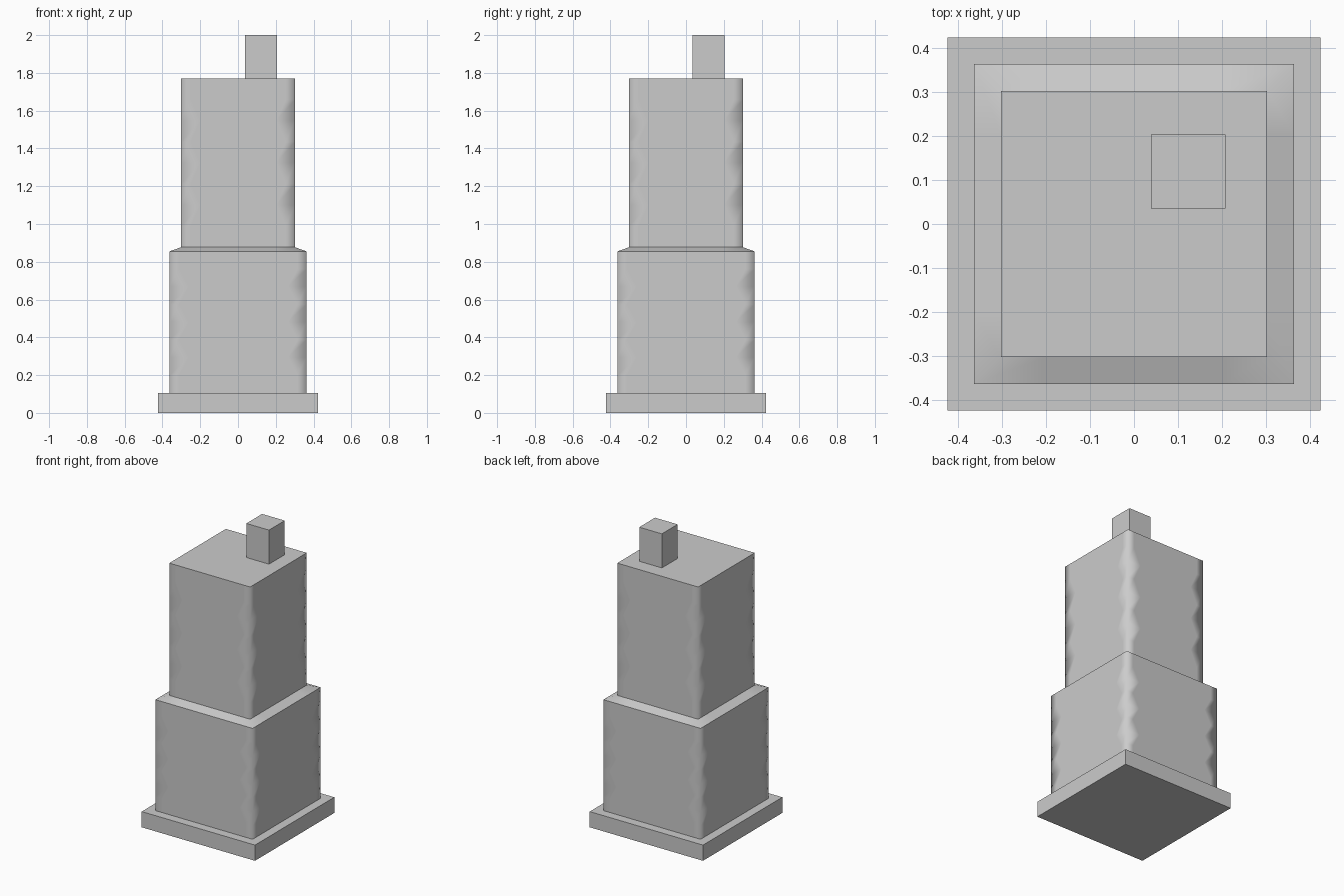
import bpy, bmesh
from mathutils import Matrix, Vector
from math import pi

old = bpy.data.objects.get("Cube")
if old:
    bpy.data.objects.remove(old, do_unlink=True)

# One plain grey for the whole tower
GREY = (0.6, 0.6, 0.6, 1)
stone = bpy.data.materials.new("grey stone")
stone.use_nodes = True
stone.diffuse_color = GREY
stone.node_tree.nodes["Principled BSDF"].inputs["Base Color"].default_value = GREY


def add_object(name, bm):
    mesh = bpy.data.meshes.new(name)
    bm.to_mesh(mesh)
    bm.free()
    mesh.materials.append(stone)
    obj = bpy.data.objects.new(name, mesh)
    bpy.context.collection.objects.link(obj)
    return obj


def block(name, low, high):
    """Flat-shaded box between two opposite corners."""
    low, high = Vector(low), Vector(high)
    bm = bmesh.new()
    bmesh.ops.create_cube(bm, size=1)
    bmesh.ops.scale(bm, vec=high - low, verts=bm.verts)
    bmesh.ops.translate(bm, vec=(low + high) / 2, verts=bm.verts)
    return add_object(name, bm)


def square_walls(name, levels, cap=False):
    """Four walls from (z, half width, corner strip width) levels, with softened corners."""
    bm = bmesh.new()
    for side in range(4):
        turn = Matrix.Rotation(side * pi / 2, 3, "Z")
        rows = []
        for z, half, strip in levels:
            xs = (-half, -half + strip, half - strip, half)
            rows.append([bm.verts.new(turn @ Vector((x, -half, z))) for x in xs])
        for a, b in zip(rows, rows[1:]):
            for i in range(3):
                bm.faces.new((a[i], a[i + 1], b[i + 1], b[i])).smooth = True
    bmesh.ops.remove_doubles(bm, verts=bm.verts, dist=0.0001)
    if cap:
        top = max(z for z, _, _ in levels)
        rim = [e for e in bm.edges if e.is_boundary
               and all(abs(v.co.z - top) < 0.001 for v in e.verts)]
        for face in bmesh.ops.contextual_create(bm, geom=rim)["faces"]:
            face.smooth = False
    bmesh.ops.recalc_face_normals(bm, faces=bm.faces)
    return add_object(name, bm)


def toothed(bottom, top, half, courses=4):
    """Levels whose corner strips alternate wide and narrow like corner stones."""
    steps = courses * 2
    return [(bottom + (top - bottom) * i / steps, half,
             0.1 if i % 2 == 0 and 0 < i < steps else 0.05)
            for i in range(steps + 1)]


# Plinth, two tiers with a sloped ledge between them, and an off-centre chimney
block("base_plinth", (-0.423, -0.423, 0), (0.423, 0.423, 0.106))
square_walls("lower_tier", toothed(0.106, 0.855, 0.363))
square_walls("sloped_ledge", [(0.855, 0.363, 0.16), (0.877, 0.302, 0.1)])
square_walls("upper_tier", toothed(0.877, 1.77, 0.302), cap=True)
block("chimney", (0.038, 0.035, 1.77), (0.207, 0.203, 2))
